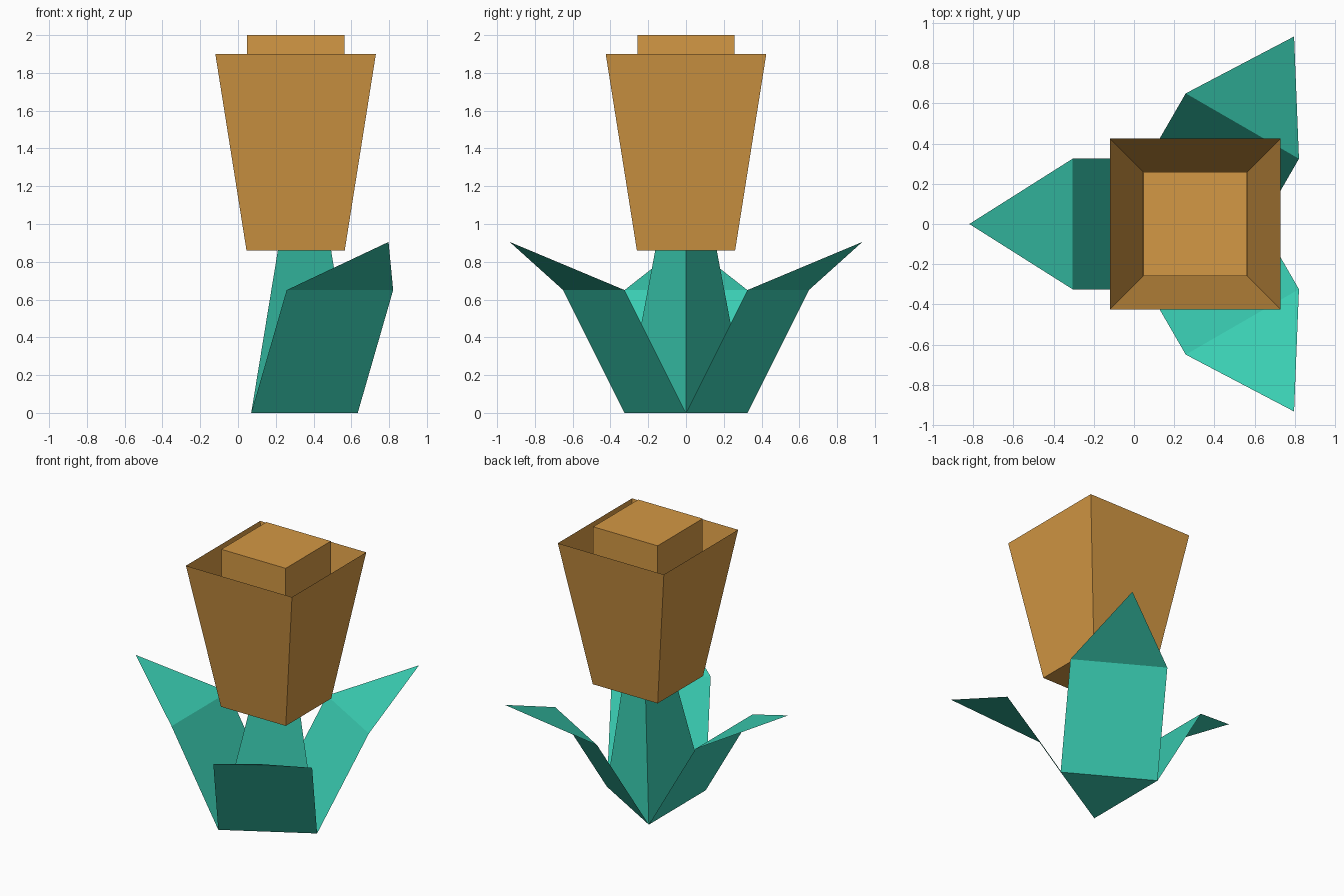
import bpy
import math

if "Cube" in bpy.data.objects:
    bpy.data.objects.remove(bpy.data.objects["Cube"])


def material(name, rgb):
    m = bpy.data.materials.new(name)
    m.diffuse_color = (*rgb, 1.0)
    m.use_nodes = True
    m.node_tree.nodes["Principled BSDF"].inputs["Base Color"].default_value = m.diffuse_color
    return m


GREEN = material("teal_green", (0.042, 0.61, 0.445))
GOLD = material("golden_brown", (0.658, 0.314, 0.058))

CX, BX = 0.305, 0.258          # bloom axis and stem base centre
R = 0.376                      # stem triangle circumradius


def add(name, verts, faces, mat):
    me = bpy.data.meshes.new(name)
    me.from_pydata(verts, [], faces)
    me.materials.append(mat)
    me.update()
    ob = bpy.data.objects.new(name, me)
    bpy.context.collection.objects.link(ob)
    return ob


def ring(n, radius, cx, z, start):
    return [(cx + radius * math.cos(start + i * math.tau / n),
             radius * math.sin(start + i * math.tau / n), z) for i in range(n)]


def taper(name, n, r0, r1, c0, c1, z0, z1, start, mat, bottom=False, top=False):
    """Straight-sided tube between two n-gons, with optional end caps."""
    verts = ring(n, r0, c0, z0, start) + ring(n, r1, c1, z1, start)
    faces = [(i, (i + 1) % n, n + (i + 1) % n, n + i) for i in range(n)]
    if bottom:
        faces.append(tuple(reversed(range(n))))
    if top:
        faces.append(tuple(range(n, 2 * n)))
    return add(name, verts, faces, mat)


# Three-sided stem leaning slightly towards the bloom
taper("stem", 3, R, R / 2, BX, CX, 0, 0.86, 0, GREEN, bottom=True)

# Open square cup of petals and the raised square centre inside it
S = math.sqrt(2)
taper("petal_cup", 4, 0.26 * S, 0.425 * S, CX, CX, 0.86, 1.9, math.pi / 4, GOLD, bottom=True)
taper("bloom_centre", 4, 0.258 * S, 0.258 * S, CX, CX, 0.861, 2.0, math.pi / 4, GOLD, top=True)

# Three folded leaves, one growing from each base edge of the stem
H = 0.3255                     # half width of a leaf
for k, deg in enumerate((60, 180, 300)):
    a = math.radians(deg)
    c, s = math.cos(a), math.sin(a)
    profile = [(0.188, -H, 0), (0.188, H, 0), (0.563, H, 0.65),
               (0.563, -H, 0.65), (1.078, 0, 0.905)]
    verts = [(BX + d * c - w * s, d * s + w * c, z) for d, w, z in profile]
    add(f"leaf_{k + 1}", verts, [(0, 1, 2, 3), (3, 2, 4)], GREEN)
